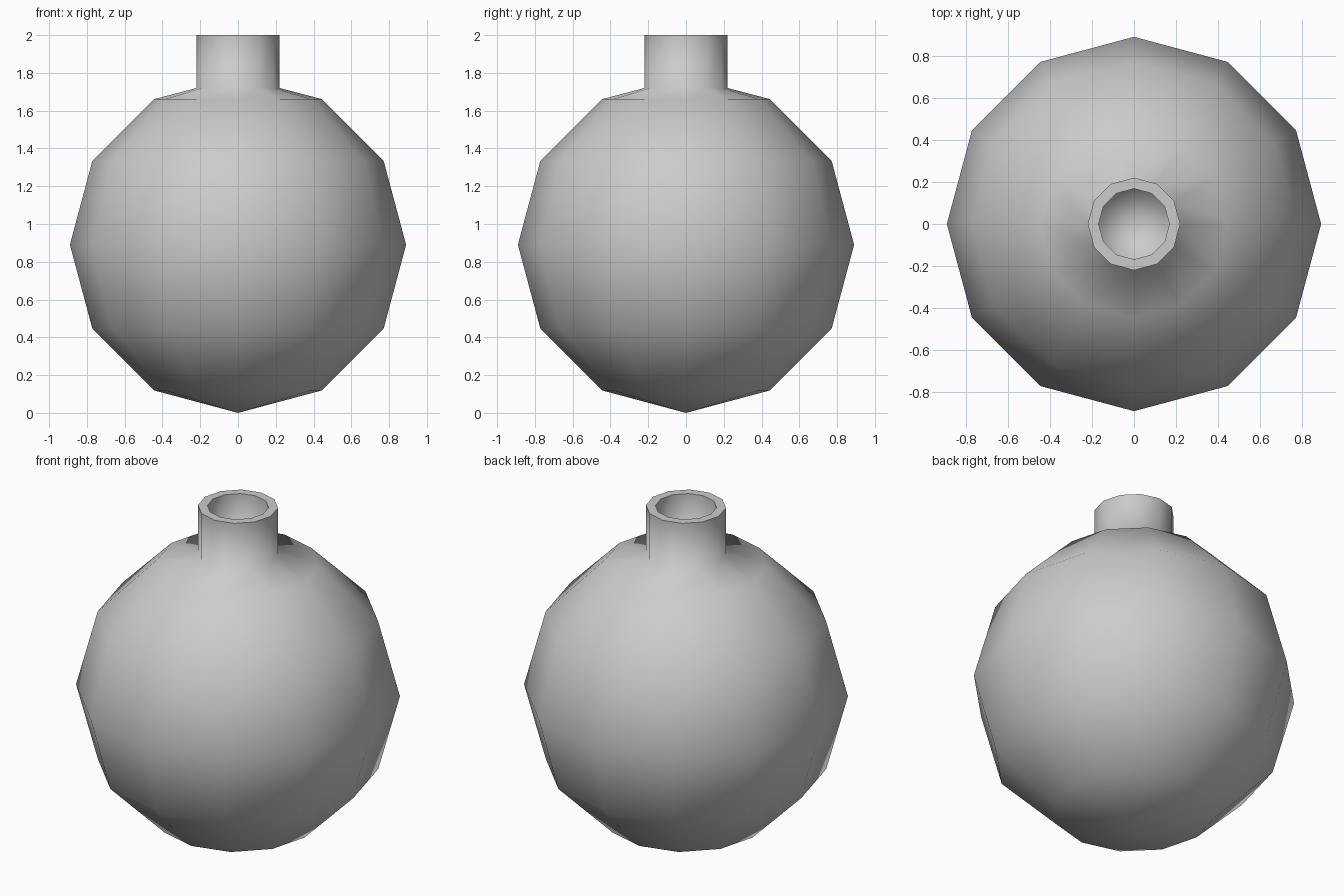
import bpy, bmesh, math

if "Cube" in bpy.data.objects:
    bpy.data.objects.remove(bpy.data.objects["Cube"])

SIDES = 12
R = 0.89

# Profile (radius, height) from the bottom pole, up the ball and neck, into the bore
profile = [(R * math.sin(math.radians(a)), R - R * math.cos(math.radians(a)))
           for a in range(0, 151, 30)]
profile += [(0.22, 1.72), (0.22, 2.0), (0.168, 2.0), (0.168, 1.72), (0.0, 1.72)]


def lathe(name, points, sides):
    bm = bmesh.new()
    rings = []
    for r, z in points:
        if r < 1e-4:
            rings.append([bm.verts.new((0, 0, z))] * sides)
        else:
            rings.append([bm.verts.new((r * math.cos(2 * math.pi * i / sides),
                                        r * math.sin(2 * math.pi * i / sides), z))
                          for i in range(sides)])
    for a, b in zip(rings, rings[1:]):
        for i in range(sides):
            j = (i + 1) % sides
            quad = list(dict.fromkeys((a[i], a[j], b[j], b[i])))
            bm.faces.new(quad).smooth = True
    bmesh.ops.recalc_face_normals(bm, faces=bm.faces[:])
    # Crisp edges around the flat lip only
    for e in bm.edges:
        r0, r1 = (v.co.xy.length for v in e.verts)
        if all(v.co.z > 1.99 for v in e.verts) and abs(r0 - r1) < 1e-4:
            e.smooth = False
    mesh = bpy.data.meshes.new(name)
    bm.to_mesh(mesh)
    bm.free()
    obj = bpy.data.objects.new(name, mesh)
    bpy.context.collection.objects.link(obj)
    return obj


# Round flask body with its open neck
lathe("round_flask", profile, SIDES)
